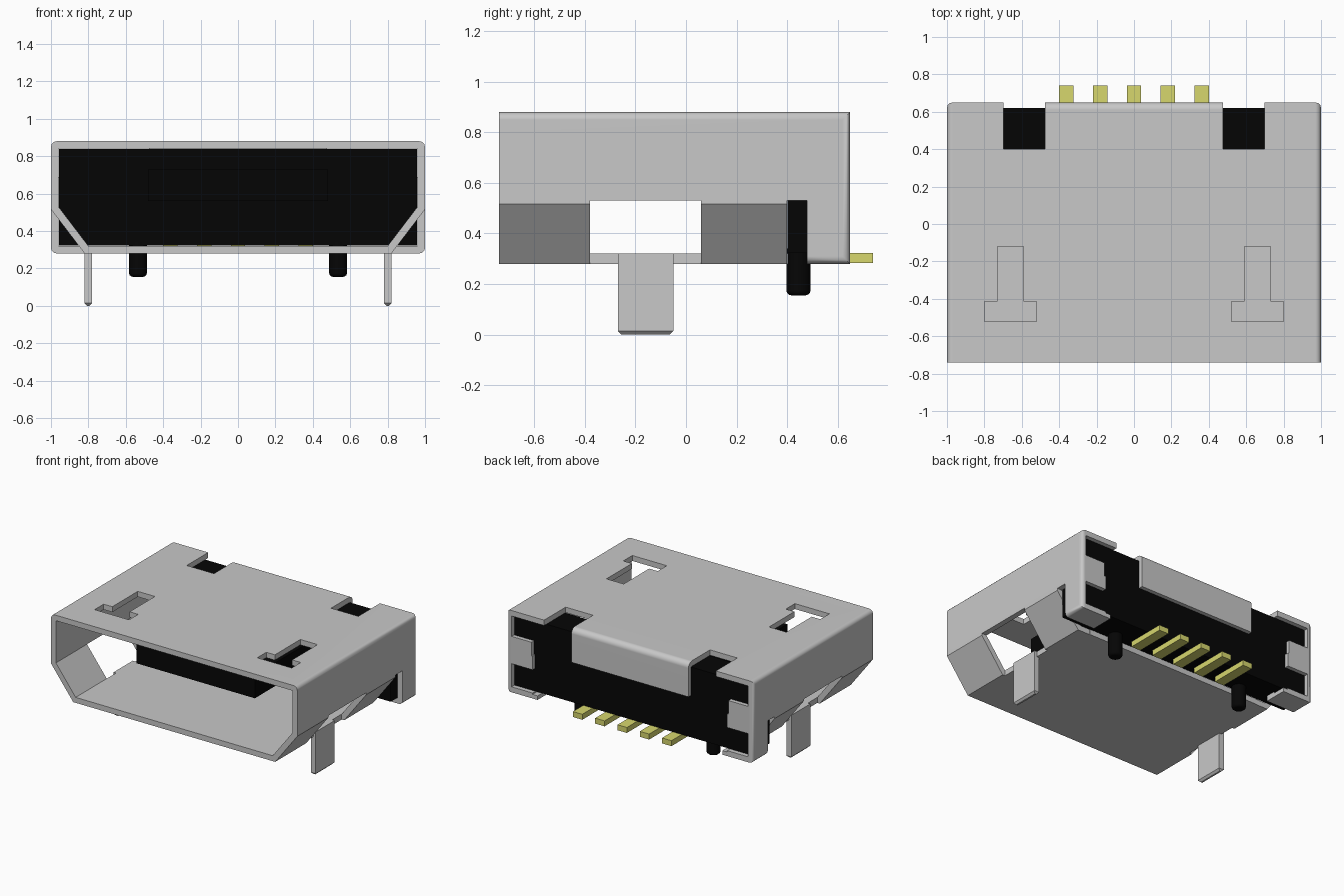
import bpy
import bmesh
import math

if "Cube" in bpy.data.objects:
    bpy.data.objects.remove(bpy.data.objects["Cube"], do_unlink=True)


def material(name, rgb):
    m = bpy.data.materials.new(name)
    m.use_nodes = True
    m.diffuse_color = (*rgb, 1)
    bsdf = next(n for n in m.node_tree.nodes if n.type == 'BSDF_PRINCIPLED')
    bsdf.inputs["Base Color"].default_value = (*rgb, 1)
    return m


STEEL = material("steel grey", (0.58, 0.58, 0.58))
PLASTIC = material("black plastic", (0.0016, 0.0016, 0.0016))
GOLD = material("contact gold", (0.68, 0.68, 0.155))


def prism(name, outline, axis, lo, hi, mat=None, bevel=0, edge_rule=None, segments=3):
    """Extrude an outline along x (y, z), y (x, z) or z (x, y)."""
    bm = bmesh.new()

    def place(p, h):
        return {'x': (h, p[0], p[1]), 'y': (p[0], h, p[1]), 'z': (p[0], p[1], h)}[axis]

    a = [bm.verts.new(place(p, lo)) for p in outline]
    b = [bm.verts.new(place(p, hi)) for p in outline]
    bm.faces.new(a)
    bm.faces.new(b)
    for i in range(len(a)):
        j = (i + 1) % len(a)
        bm.faces.new((a[i], a[j], b[j], b[i]))
    if bevel:
        edges = [e for e in bm.edges if edge_rule(e)]
        bmesh.ops.bevel(bm, geom=edges, offset=bevel, segments=segments,
                        profile=0.5, affect='EDGES')
    bmesh.ops.recalc_face_normals(bm, faces=bm.faces)
    me = bpy.data.meshes.new(name)
    bm.to_mesh(me)
    bm.free()
    ob = bpy.data.objects.new(name, me)
    bpy.context.collection.objects.link(ob)
    if mat:
        me.materials.append(mat)
    return ob


def box(name, x, y, z, mat=None, bevel=0, edge_rule=None, segments=3):
    outline = [(x[0], z[0]), (x[1], z[0]), (x[1], z[1]), (x[0], z[1])]
    return prism(name, outline, 'y', y[0], y[1], mat, bevel, edge_rule, segments)


def activate(ob):
    bpy.ops.object.select_all(action='DESELECT')
    ob.select_set(True)
    bpy.context.view_layer.objects.active = ob


def smooth(ob):
    # Smooth the rounded edges while large faces stay flat
    activate(ob)
    bpy.ops.object.shade_smooth_by_angle(angle=math.radians(35))
    mod = ob.modifiers.new("flat faces", 'WEIGHTED_NORMAL')
    mod.keep_sharp = True


def cut(target, cutter):
    cutter.hide_render = True
    mod = target.modifiers.new("cut", 'BOOLEAN')
    mod.operation = 'DIFFERENCE'
    mod.solver = 'EXACT'
    mod.object = cutter
    activate(target)
    bpy.ops.object.modifier_apply(modifier=mod.name)
    bpy.data.objects.remove(cutter, do_unlink=True)


def mirrored(pts, s):
    return [(s * x, v) for x, v in pts]


def rounded_shell_edge(e):
    a, b = (v.co for v in e.verts)
    return abs(a.y - b.y) > 0.1 or (abs(a.z - b.z) > 0.1 and a.y > 0)


# Metal shell: a block with rounded side edges, then hollowed
shell = box("shell", (-1, 1), (-0.74, 0.65), (0.28, 0.88), STEEL, 0.03, rounded_shell_edge)
half = [(0.80, 0.32), (0.96, 0.53), (0.96, 0.84)]
cavity = half + mirrored(half[::-1], -1)
cut(shell, prism("cavity_cutter", cavity, 'y', -1, 0.43))
cut(shell, box("rear_cavity_cutter", (-0.96, 0.96), (0.405, 0.61), (0.32, 0.84)))
cut(shell, box("rear_window_cutter", (-0.79, 0.79), (0.55, 0.8), (0.31, 0.63)))
cut(shell, box("rear_floor_cutter", (-0.75, 0.75), (0.403, 0.82), (0.2, 0.34)))

for s in (-1, 1):
    def side_cut(x, y, z):
        cut(shell, box("side_cutter", sorted((s * x[0], s * x[1])), y, z))

    # Sloped lower side, leg slot and the gap ahead of the rear wall
    wedge = [(0.82, 0.28), (1.0, 0.516), (1.2, 0.7782), (1.2, 0.1), (0.6827, 0.1)]
    cut(shell, prism("slope_cutter", mirrored(wedge, s), 'y', -1, 0.44))
    side_cut((0.80, 1.1), (-0.38, 0.06), (0.2, 0.53))
    side_cut((0.72, 1.15), (0.40, 0.48), (0.22, 0.531))
    # Top notches and openings around the folded rear tabs
    side_cut((0.475, 0.697), (0.40, 0.81), (0.60, 1.0))
    side_cut((0.475, 0.96), (0.55, 0.8), (0.69, 0.84))
    side_cut((0.475, 0.80), (0.56, 0.79), (0.59, 0.70))
    side_cut((0.78, 0.96), (0.57, 0.78), (0.32, 0.49))
    # T-shaped latch openings
    tee = [(0.52, -0.52), (0.80, -0.52), (0.80, -0.415), (0.73, -0.415),
           (0.73, -0.12), (0.59, -0.12), (0.59, -0.415), (0.52, -0.415)]
    cut(shell, prism("latch_cutter", mirrored(tee, s), 'z', 0.80, 1.0))

# Rounded bend where the rear flap folds down
r = 0.04
bend = [(0.65 - r + r * math.sin(i * math.pi / 8), 0.88 - r + r * math.cos(i * math.pi / 8))
        for i in range(5)]
bend += [(0.72, 0.88 - r), (0.72, 0.95), (0.65 - r, 0.95)]
cut(shell, prism("bend_cutter", bend, 'x', -0.55, 0.55))
smooth(shell)

# Plastic body and tongue
box("body", (-0.958, 0.958), (0.402, 0.62), (0.322, 0.838), PLASTIC)
box("tongue", (-0.48, 0.48), (-0.49, 0.41), (0.56, 0.73), PLASTIC)

for side, s in (("left", 1), ("right", -1)):
    # Mounting legs bent down from the floor, with chamfered tips
    box(side + "_leg", sorted((s * 0.78, s * 0.82)), (-0.27, -0.05), (0, 0.32), STEEL,
        0.014, lambda e: all(v.co.z < 0.01 for v in e.verts), 1)
    # Locating pegs with rounded tips
    ring = [(s * 0.535 + 0.048 * math.cos(i * math.pi / 12),
             0.445 + 0.048 * math.sin(i * math.pi / 12)) for i in range(24)]
    peg = prism(side + "_peg", ring, 'z', 0.155, 0.34, PLASTIC, 0.02,
                lambda e: all(v.co.z < 0.16 for v in e.verts))
    smooth(peg)

# Solder contacts
for i in range(5):
    x = (i - 2) * 0.181
    box("contact_%d" % (i + 1), (x - 0.038, x + 0.038), (0.45, 0.74), (0.283, 0.323), GOLD)
